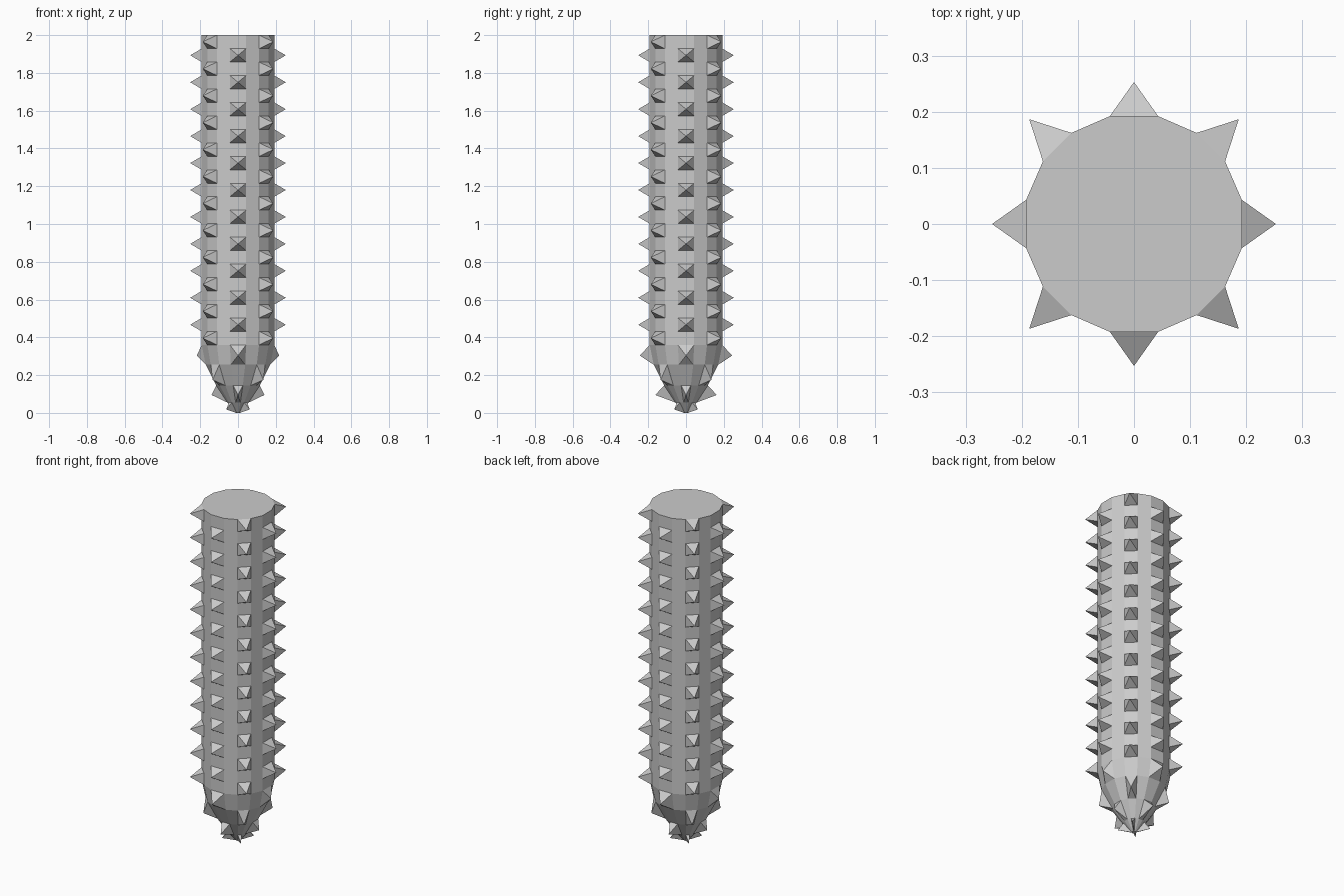
import bpy
import bmesh
from math import sin, cos, radians
from mathutils import Vector

cube = bpy.data.objects.get("Cube")
if cube:
    bpy.data.objects.remove(cube)

stone = bpy.data.materials.new("plain grey")
stone.use_nodes = True
grey = (0.6, 0.6, 0.6, 1)
stone.diffuse_color = grey
stone.node_tree.nodes["Principled BSDF"].inputs["Base Color"].default_value = grey

RADIUS = 0.197
SHAFT_BOTTOM, TOP, ROWS = 0.36, 2.0, 23
STEP = (TOP - SHAFT_BOTTOM) / ROWS


def ring(bm, radius, z):
    """Sixteen points; the cardinal faces are a little wider than the rest."""
    points = []
    for quarter in range(4):
        for angle in (12.6, 34.5, 55.5, 77.4):
            a = radians(angle + 90 * quarter)
            points.append(bm.verts.new((radius * cos(a), radius * sin(a), z)))
    return points


def band(bm, low, high):
    """Join two rings; face i lies between points i and i + 1."""
    faces = []
    for i in range(16):
        j = (i + 1) % 16
        faces.append(bm.faces.new((low[i], low[j], high[j], high[i])))
    return faces


def spike(bm, face, apex):
    """Raise a face into a four-sided pyramid."""
    bmesh.ops.poke(bm, faces=[face])["verts"][0].co = apex


def raise_spikes(bm, faces, diagonal, reach, z, y_extra=0.0):
    """Put four spikes on the diagonal or the cardinal faces of a band."""
    for k in range(4):
        a = radians(90 * k + (45 if diagonal else 0))
        r = reach + y_extra * abs(sin(a))
        index = (4 * k + 1) if diagonal else (4 * k - 1) % 16
        spike(bm, faces[index], Vector((r * cos(a), r * sin(a), z)))


def finish(bm, name):
    mesh = bpy.data.meshes.new(name)
    bmesh.ops.recalc_face_normals(bm, faces=bm.faces)
    bm.to_mesh(mesh)
    bm.free()
    mesh.materials.append(stone)
    bpy.context.collection.objects.link(bpy.data.objects.new(name, mesh))


# Straight shaft: spikes alternate between diagonal and cardinal faces
bm = bmesh.new()
rings = [ring(bm, RADIUS, SHAFT_BOTTOM + STEP * i) for i in range(ROWS + 1)]
bands = [band(bm, a, b) for a, b in zip(rings, rings[1:])]
bm.faces.new(rings[-1])
for i, faces in enumerate(bands):
    diagonal = i % 2 == 0
    raise_spikes(bm, faces, diagonal, 0.264 if diagonal else 0.253,
                 SHAFT_BOTTOM + STEP * (i + 0.5))
finish(bm, "spiked_shaft")

# Rounded lower tip: the same alternation on shrinking bands
bm = bmesh.new()
profile = [(RADIUS, SHAFT_BOTTOM), (0.175, 0.255), (0.118, 0.145),
           (0.058, 0.055), (0.012, 0.0)]
rings = [ring(bm, r, z) for r, z in profile]
bands = [band(bm, b, a) for a, b in zip(rings, rings[1:])]
bm.faces.new(rings[-1])
raise_spikes(bm, bands[0], False, 0.218, 0.303, 0.026)
raise_spikes(bm, bands[1], True, 0.19, 0.175)
raise_spikes(bm, bands[2], False, 0.14, 0.095, 0.023)
raise_spikes(bm, bands[3], True, 0.088, 0.018)
finish(bm, "spiked_tip")
